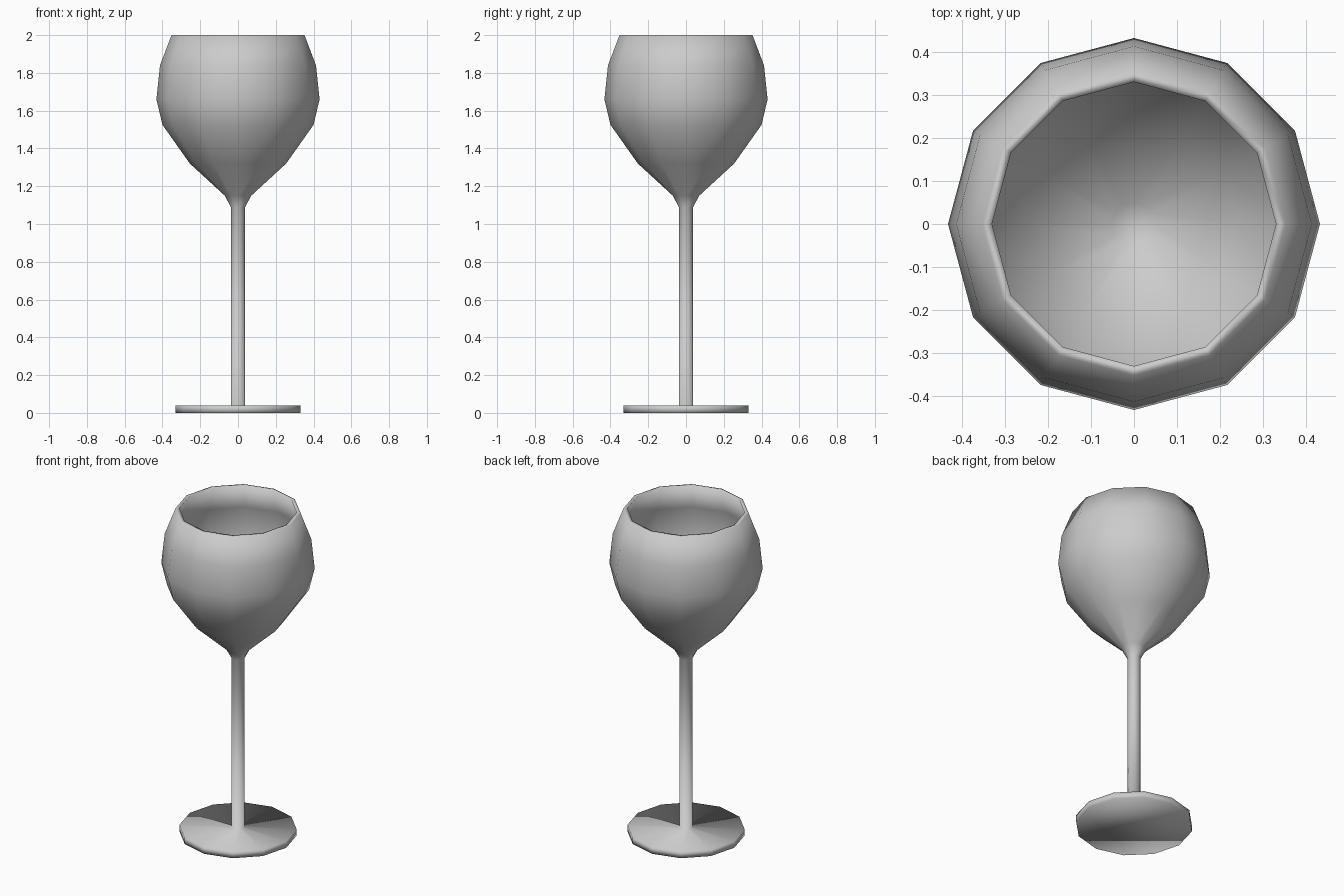
import bpy, bmesh, math

cube = bpy.data.objects.get("Cube")
if cube:
    bpy.data.objects.remove(cube, do_unlink=True)

SIDES = 12

glass = bpy.data.materials.new("light_grey")
glass.use_nodes = True
colour = (0.6, 0.6, 0.6, 1)
glass.diffuse_color = colour
glass.node_tree.nodes["Principled BSDF"].inputs["Base Color"].default_value = colour


def lathe(name, profile):
    """Spin a (radius, height) profile about z, capping both open ends."""
    bm = bmesh.new()
    rings = []
    for r, z in profile:
        rings.append([bm.verts.new((r * math.cos(a), r * math.sin(a), z))
                      for a in (math.tau * i / SIDES for i in range(SIDES))])
    for low, high in zip(rings, rings[1:]):
        for i in range(SIDES):
            j = (i + 1) % SIDES
            bm.faces.new((low[i], low[j], high[j], high[i]))
    bm.faces.new(rings[0][::-1])
    bm.faces.new(rings[-1])
    for face in bm.faces:
        face.smooth = True
    mesh = bpy.data.meshes.new(name)
    bm.to_mesh(mesh)
    bm.free()
    mesh.materials.append(glass)
    obj = bpy.data.objects.new(name, mesh)
    bpy.context.collection.objects.link(obj)
    return obj


# Foot, stem and outside of the bowl
foot_and_stem = [(0.33, 0), (0.33, 0.04), (0.038, 0.04), (0.038, 1.09)]
bowl_outside = [(0.07, 1.15), (0.255, 1.32), (0.4, 1.525),
                (0.432, 1.66), (0.413, 1.84), (0.352, 2)]

# Inside of the bowl, down to its floor
bowl_inside = [(0.33, 2), (0.391, 1.84), (0.41, 1.665),
               (0.38, 1.535), (0.24, 1.34), (0.05, 1.165)]

lathe("wine_glass", foot_and_stem + bowl_outside + bowl_inside)
